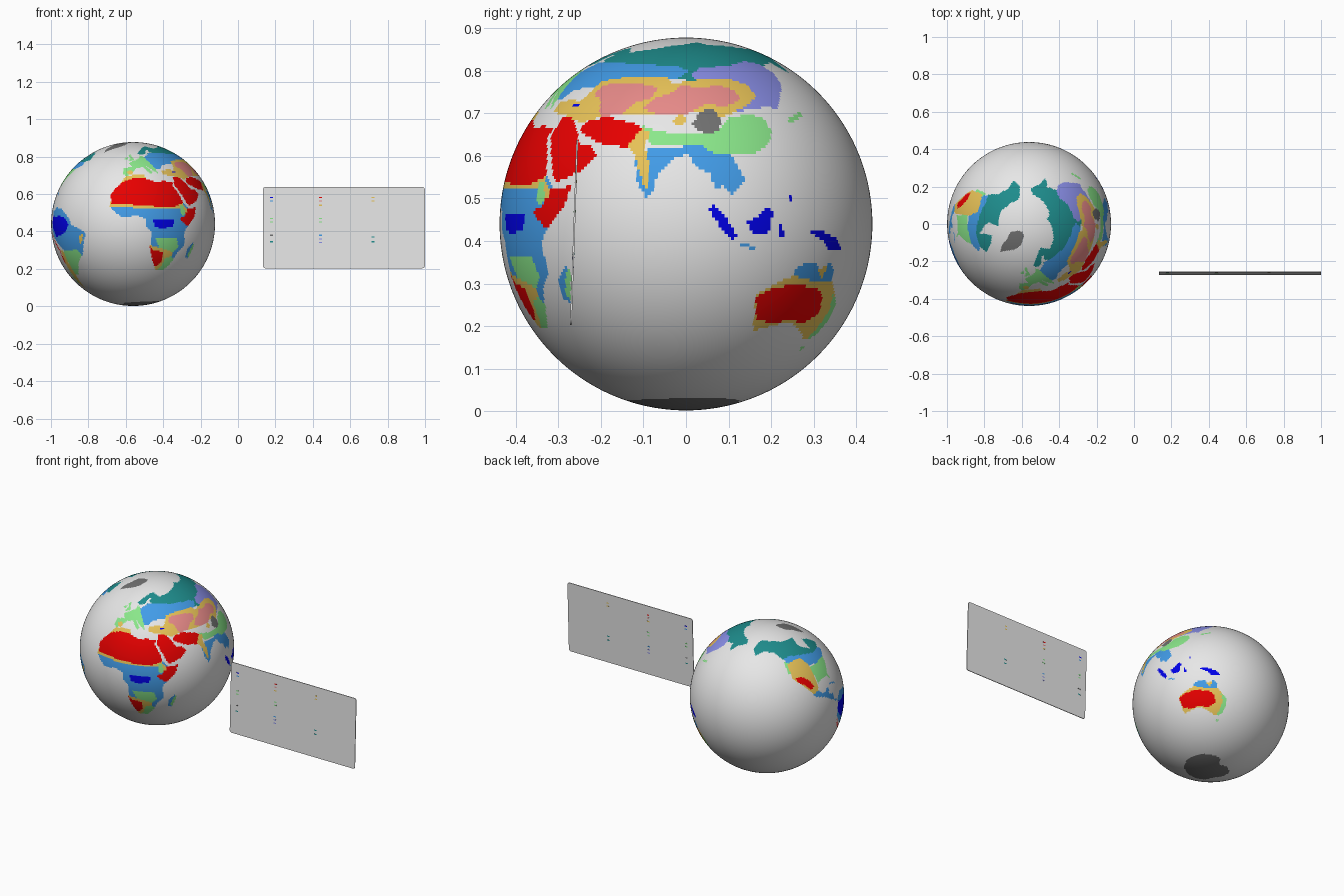
import bpy, bmesh, math
from mathutils import Vector

R, CENTRE = 0.438, Vector((-0.561, 0, 0.44))


def colour(name, r, g, b):
    """Material from 0-255 screen values."""
    m = bpy.data.materials.new(name)
    lin = [(c / 255 / 12.92) if c < 11 else ((c / 255 + 0.055) / 1.055) ** 2.4 for c in (r, g, b)]
    m.diffuse_color = (*lin, 1)
    return m


MATS = {
    "sea": colour("pale_grey", 231, 231, 231),
    "forest": colour("deep_blue", 0, 0, 245),
    "savanna": colour("sky_blue", 70, 165, 245),
    "desert": colour("red", 255, 0, 0),
    "cold_desert": colour("salmon", 250, 150, 148),
    "steppe": colour("sand_yellow", 250, 210, 95),
    "mild": colour("light_green", 150, 250, 150),
    "boreal": colour("teal", 30, 140, 140),
    "dry_winter": colour("violet", 140, 145, 235),
    "ice": colour("dark_grey", 112, 112, 112),
}
INDEX = {k: i for i, k in enumerate(MATS)}
zones = []


def zone(kind, *pts):
    """Outline in (longitude, latitude); later zones paint over earlier ones."""
    xs, ys = [p[0] for p in pts], [p[1] for p in pts]
    zones.append((INDEX[kind], pts, min(xs), max(xs), min(ys), max(ys)))


# Africa and Arabia
zone("savanna", (-17, 14), (-16, 11), (-8, 4.5), (3, 6), (9, 4), (9, -1), (13, -6), (13, -15), (20, -18),
     (33, -25), (35, -21), (40, -15), (39, -6), (42, -1), (44, 11), (38, 16))
zone("mild", (16, -10), (33, -10), (35, -17), (32, -20), (20, -18))
zone("steppe", (12, -15), (20, -17), (31, -20), (31, -27), (25, -30), (20, -34.5), (18, -33))
zone("desert", (12, -15.5), (16, -19), (23, -20), (23, -27), (20, -31), (17.5, -31), (15, -26))
zone("mild", (25, -25), (31, -23), (33, -26), (30, -31), (26, -34), (20, -34.5), (24, -31))
zone("forest", (14, 3), (20, 3), (30, 2.5), (29, -2), (20, -3), (15, -1.5))
zone("steppe", (-17, 16), (-17, 12.5), (0, 11.5), (15, 11), (30, 10.5), (40, 12), (38, 18))
zone("steppe", (-10, 30), (-6, 36), (10, 37.5), (11, 33), (0, 32))
zone("desert", (-17, 21), (-16, 14.5), (0, 13.5), (15, 12.5), (30, 12), (37, 14), (39, 15.5), (37, 21), (33, 28),
     (34, 31), (25, 31.7), (20, 31), (15, 32), (10, 34), (0, 34), (-9, 31), (-13, 27))
zone("desert", (41, 11.5), (44, 10.5), (51, 12), (49, 6), (42, -1.5), (38, 1), (35, 4), (40, 6))
zone("mild", (36, 13), (39, 13), (41, 9), (38, 6), (36, 8))
zone("steppe", (39, 14), (42, 10), (41, 7), (39.5, 10))
zone("desert", (35, 28), (36, 35), (42, 36), (48, 30), (51, 25), (56, 25), (59, 22), (55, 17), (45, 13),
     (43, 14), (40, 20))
# Madagascar
zone("savanna", (49, -12.5), (50, -16), (47, -25), (44, -24), (44, -17))
zone("mild", (49.5, -14), (50, -16), (47.5, -24.5), (46, -22), (48, -16))

# Northern Eurasia
zone("boreal", (5, 59), (12, 65), (20, 70), (28, 71), (40, 67), (55, 69), (70, 72), (85, 74), (105, 77), (115, 74),
     (140, 72), (160, 70), (172, 69), (178, 65), (165, 60), (161, 54), (156, 57), (155, 60), (140, 58), (135, 54),
     (100, 50), (60, 52), (30, 57), (18, 60), (12, 58))
zone("sea", (18, 60.5), (28, 60), (23, 62), (25, 65), (22, 65), (18, 62))
zone("savanna", (12, 54), (22, 60), (40, 60), (60, 59), (85, 58), (92, 55), (85, 51), (60, 48), (46, 47), (39, 47),
     (30, 46), (27, 42), (20, 42), (16, 48))
zone("dry_winter", (92, 53), (98, 57), (115, 58), (130, 61), (140, 59), (143, 54), (140, 48), (133, 43),
     (128, 38), (125, 39), (117, 38), (108, 37), (105, 45))
# Europe
zone("mild", (-9, 43), (-1, 44), (-4, 48), (2, 51), (8, 54), (8, 57), (13, 55), (18, 48), (22, 42), (23, 38),
     (20, 40), (13, 45), (18, 40), (16, 38), (10, 44), (3, 43), (0, 39), (-5, 36), (-9, 37))
zone("steppe", (-6, 40), (-1, 41.5), (0, 39), (-2, 37), (-5, 38))
zone("mild", (-5, 50), (1, 51), (1, 53), (-2, 56), (-3, 58.5), (-6, 57), (-3, 54))
zone("mild", (-10, 52), (-6, 52.5), (-6, 55), (-9, 54))
# Western and central Asia
zone("steppe", (27, 37), (27, 40.5), (35, 42), (41, 41), (44, 46), (45, 50), (60, 52), (80, 52.5), (84, 49),
     (95, 50.5), (112, 51), (120, 48), (121, 43), (114, 39), (104, 35), (96, 37), (80, 36), (72, 36),
     (60, 36), (48, 33), (36, 36))
zone("cold_desert", (47, 44), (48, 48), (58, 49.5), (70, 48.5), (77, 47), (76, 43), (68, 40), (64, 36), (56, 35),
     (54, 38), (52, 42))
zone("cold_desert", (73, 38), (76, 42), (84, 45), (88, 48), (96, 47), (105, 48), (112, 46), (113, 42), (106, 39),
     (98, 40), (90, 36), (80, 36))
zone("sea", (28, 42), (29, 45), (33, 46), (38, 46.5), (41, 42.5), (35, 42))
zone("forest", (38, 39), (42, 39), (42, 40.3), (38, 40.3))
zone("desert", (48, 31), (52, 34), (60, 35), (70, 33), (76, 30), (72, 24), (67, 24.5), (61, 25), (56, 27), (51, 29))
# South and east Asia
zone("savanna", (73, 22), (78, 24), (88, 24), (92, 26), (98, 25), (105, 22), (109, 14), (105, 9), (102, 12),
     (99, 11), (98, 16), (94, 17), (91, 22), (87, 21), (82, 16.5), (80, 13), (80, 10), (77.5, 8), (74, 14))
zone("mild", (74, 32), (80, 30), (88, 28.5), (95, 29), (102, 31), (106, 35), (115, 36), (120, 35), (122, 30),
     (119, 25), (113, 22), (106, 21.5), (100, 22), (95, 25), (88, 25.5), (78, 25))
zone("steppe", (70, 25), (74, 31), (77, 30), (76, 25), (78, 18), (78.5, 11), (77, 10.5), (75, 16), (73, 22))
zone("ice", (92, 32), (95, 37), (101, 38.5), (103, 34), (102, 30), (97, 29))
zone("steppe", (84, 33), (88, 36.5), (90, 35), (89, 32))
# Japan
zone("mild", (131, 33), (136, 34), (140, 35.5), (140, 37), (136, 36), (132, 34.5))

# South-east Asian islands
zone("forest", (97, 5), (99, 6), (103, 1), (106, -4), (105, -5), (101, -2))
zone("forest", (109, 1), (112, 2), (116, 6), (118, 4), (117, 0), (116, -3.5), (111, -3))
zone("forest", (120, 0), (121, 0), (122, -4), (120.5, -4))
zone("forest", (124, 7), (126, 8), (125, 9), (124, 9))
zone("forest", (131, -2), (137, -2), (145, -5), (147, -8), (141, -8), (137, -5))
zone("savanna", (107, -6.3), (112, -6.7), (112, -7.6), (107, -7.3))

# Australia and Tasmania
zone("steppe", (114, -22), (122, -18), (130, -15), (136, -14), (142, -13), (146, -19), (152, -25), (153, -30),
     (150, -37), (144, -38.5), (138, -35), (131, -31.5), (124, -33), (116, -35), (115, -32))
zone("desert", (114, -23), (120, -20), (128, -19), (138, -20), (143, -23), (144, -29), (138, -32), (130, -31),
     (124, -32), (116, -31))
zone("savanna", (126, -15), (131, -11.5), (136, -12), (137, -15), (140, -17), (142, -11), (145, -15),
     (145, -18), (138, -18), (130, -17))
zone("mild", (148, -22), (153, -25), (153.5, -30), (150, -37), (145, -38.5), (148, -34), (150, -28))
zone("mild", (145, -41), (148, -41), (147, -43.5))

# North America
zone("boreal", (-166, 62), (-162, 69), (-156, 71), (-130, 70), (-115, 68), (-95, 68), (-86, 68), (-93, 61),
     (-88, 57), (-81, 54), (-79, 52), (-77, 58), (-73, 62), (-64, 59), (-56, 52), (-65, 49), (-80, 48),
     (-95, 50), (-115, 53), (-125, 52), (-135, 59), (-150, 60), (-160, 56))
zone("savanna", (-124, 53), (-115, 54), (-97, 52), (-80, 49), (-66, 49.5), (-61, 46), (-70, 42.5), (-83, 41),
     (-97, 42), (-105, 47), (-116, 48), (-123, 48.5))
zone("mild", (-98, 41), (-84, 41.5), (-71, 42), (-76, 35), (-81, 31), (-80, 26), (-83, 29), (-90, 29.5), (-97, 27))
zone("mild", (-125, 50), (-120, 49), (-121, 40), (-124, 40))
zone("steppe", (-122, 48), (-112, 50), (-103, 50), (-98, 43), (-98, 27), (-99, 21), (-104, 20), (-109, 26),
     (-114, 31), (-117, 32.5), (-121, 36))
zone("desert", (-118, 36), (-112, 36), (-105, 32), (-102, 26), (-106, 25), (-112, 30), (-116, 32))
zone("savanna", (-106, 21), (-98, 22), (-95, 18.5), (-91, 19), (-90, 21.5), (-87, 21), (-88, 16), (-83, 15),
     (-83, 10), (-78, 9), (-80, 7.5), (-86, 11), (-94, 15.5), (-102, 18))
zone("savanna", (-84, 22.5), (-75, 20), (-77, 21.5), (-82, 23))
# South America
zone("savanna", (-78, 8), (-72, 12), (-62, 10.5), (-51, 4), (-50, 0), (-42, -3), (-35.5, -6), (-39, -15), (-41, -22),
     (-48, -26), (-58, -22), (-64, -18), (-76, -10), (-80, -4), (-77, 4))
zone("forest", (-77, 6), (-72, 5), (-65, 6), (-56, 4), (-52, 0), (-55, -5), (-63, -8), (-72, -9), (-77, -4), (-79, 1))
zone("mild", (-64, -19), (-55, -19), (-47, -18), (-42, -22), (-48, -27), (-53, -34), (-58, -38), (-63, -38))
zone("steppe", (-38, -7), (-42, -8), (-42, -14), (-39, -12))
zone("steppe", (-69, -18), (-64, -20), (-63, -39), (-66, -45), (-69, -52), (-72, -48), (-70, -38), (-70, -28))
zone("desert", (-79, -7), (-76, -13), (-70, -18), (-69, -28), (-71, -29), (-71, -19), (-77, -14))
zone("mild", (-71.5, -32), (-70.5, -34), (-72, -46), (-75, -46), (-73, -38))

# Greenland and Antarctica
zone("ice", (-46, 61), (-53, 66), (-55, 71), (-67, 76), (-60, 81), (-40, 83), (-22, 81), (-21, 74), (-30, 69), (-40, 65))
zone("ice", (-180, -79), (-150, -77), (-110, -76), (-80, -78), (-60, -80), (-40, -79), (-20, -74), (0, -72),
     (30, -71), (60, -70), (90, -69), (120, -69), (150, -71), (165, -73), (170, -78), (180, -79), (180, -90), (-180, -90))


def inside(pts, x, y):
    hit, (x0, y0) = False, pts[-1]
    for x1, y1 in pts:
        if (y1 > y) != (y0 > y) and x < (x0 - x1) * (y - y1) / (y0 - y1) + x1:
            hit = not hit
        x0, y0 = x1, y1
    return hit


def zone_at(lon, lat):
    for kind, pts, xa, xb, ya, yb in reversed(zones):
        if xa <= lon <= xb and ya <= lat <= yb and inside(pts, lon, lat):
            return kind
    return 0


def finish(name, bm, mats):
    me = bpy.data.meshes.new(name)
    bm.to_mesh(me)
    bm.free()
    for m in mats:
        me.materials.append(m)
    ob = bpy.data.objects.new(name, me)
    bpy.context.collection.objects.link(ob)
    return ob


# Globe: each face takes the zone under its centre
bm = bmesh.new()
bmesh.ops.create_uvsphere(bm, u_segments=360, v_segments=180, radius=R)
for f in bm.faces:
    c = f.calc_center_median().normalized()
    f.material_index = zone_at(math.degrees(math.atan2(c.x, -c.y)), math.degrees(math.asin(c.z)))
    f.smooth = True
finish("climate_globe", bm, MATS.values()).location = CENTRE

# Legend panel: thin rounded plate, leaning back slightly
X0, X1, Z0, Z1, T, CR = 0.133, 0.999, 0.203, 0.638, 0.004, 0.014
LEAN = math.atan2(0.015, Z1 - Z0)
ORIGIN = Vector(((X0 + X1) / 2, -0.263, (Z0 + Z1) / 2))
W, H = (X1 - X0) / 2, (Z1 - Z0) / 2


def place(ob):
    ob.location, ob.rotation_euler = ORIGIN, (-LEAN, 0, 0)


bm = bmesh.new()
ring = []
for k, (sx, sz) in enumerate([(1, 1), (-1, 1), (-1, -1), (1, -1)]):
    for i in range(6):
        a = math.pi / 2 * (k + i / 5)
        ring.append(bm.verts.new((sx * (W - CR) + CR * math.cos(a), -T / 2, sz * (H - CR) + CR * math.sin(a))))
face = bm.faces.new(ring)
out = bmesh.ops.extrude_face_region(bm, geom=[face])
bmesh.ops.translate(bm, verts=[v for v in out["geom"] if isinstance(v, bmesh.types.BMVert)], vec=(0, T, 0))
bmesh.ops.recalc_face_normals(bm, faces=bm.faces)
place(finish("legend_panel", bm, [MATS["sea"]]))

# Legend keys: tiny bars showing on both faces, in three columns
keys = [(0.18, 0.581, "forest"), (0.18, 0.562, "savanna"), (0.442, 0.581, "desert"), (0.442, 0.562, "cold_desert"),
        (0.442, 0.54, "steppe"), (0.722, 0.581, "steppe"), (0.722, 0.562, "steppe"), (0.18, 0.47, "mild"),
        (0.18, 0.45, "mild"), (0.442, 0.47, "mild"), (0.442, 0.45, "mild"), (0.18, 0.38, "ice"),
        (0.18, 0.345, "boreal"), (0.442, 0.38, "savanna"), (0.442, 0.36, "dry_winter"), (0.442, 0.34, "dry_winter"),
        (0.722, 0.37, "boreal"), (0.722, 0.345, "boreal")]
for n, (x, z, kind) in enumerate(keys):
    bm = bmesh.new()
    bmesh.ops.create_cube(bm, size=1)
    for v in bm.verts:
        v.co = (v.co.x * 0.016 + x - ORIGIN.x, v.co.y * (T + 0.001), v.co.z * 0.006 + z - ORIGIN.z)
    place(finish(f"legend_key_{n + 1}", bm, [MATS[kind]]))
